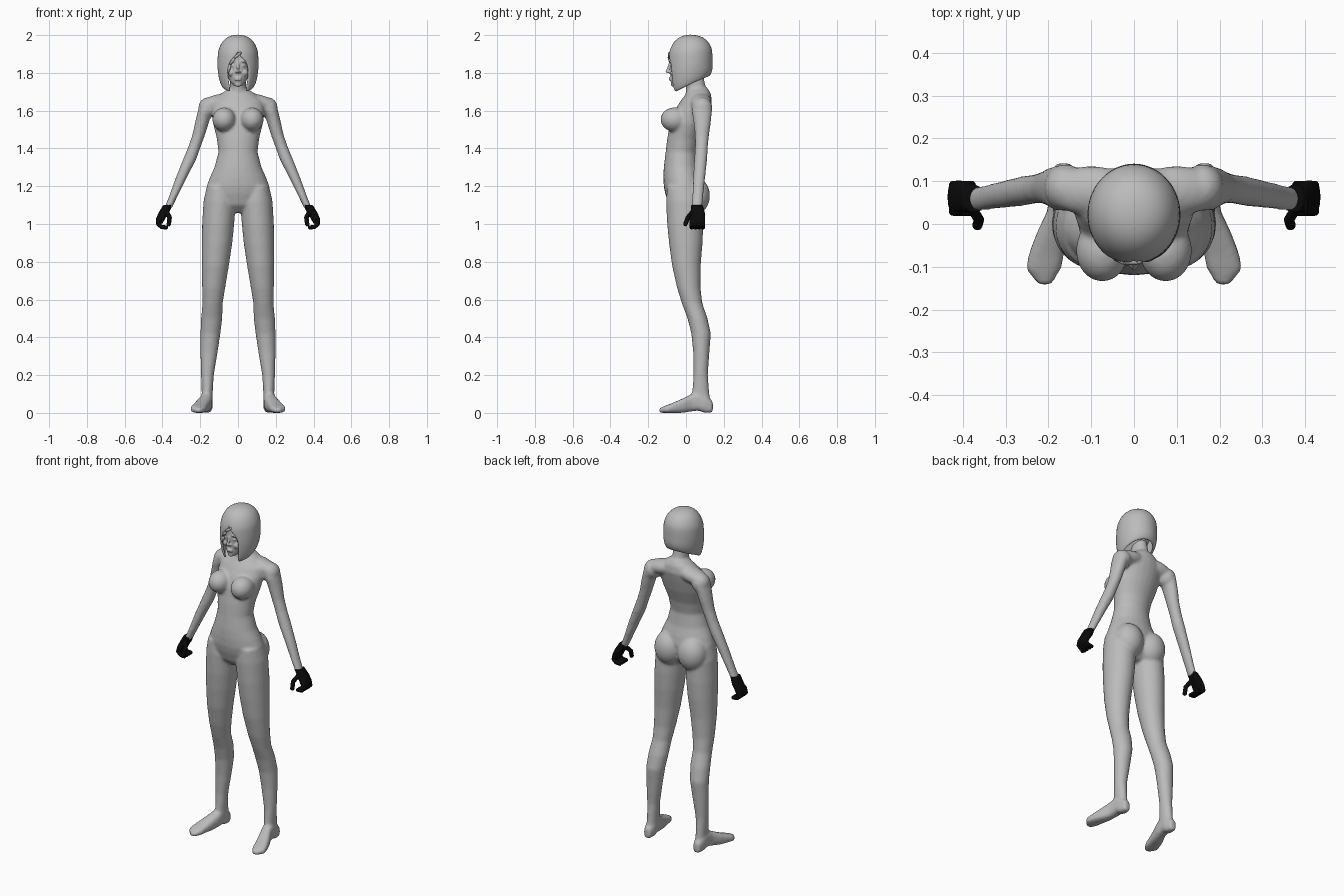
import bpy, bmesh, math
from mathutils import Matrix, Vector

cube = bpy.data.objects.get("Cube")
if cube:
    bpy.data.objects.remove(cube)


def material(name, value):
    mat = bpy.data.materials.new(name)
    mat.use_nodes = True
    color = (value, value, value, 1)
    mat.diffuse_color = color
    mat.node_tree.nodes["Principled BSDF"].inputs["Base Color"].default_value = color
    return mat


SKIN = material("neutral grey", 0.5)
BLACK = material("glove black", 0.003)


def loft(bm, rings, axis="z", power=1.0, sides=24):
    """Closed tube; each ring is (position, x min, x max, other min, other max)."""
    loops = []
    for pos, x0, x1, b0, b1 in rings:
        loop = []
        for i in range(sides):
            a = math.tau * i / sides
            c, s = (math.copysign(abs(f) ** power, f) for f in (math.cos(a), math.sin(a)))
            x = (x0 + x1) / 2 + (x1 - x0) / 2 * c
            b = (b0 + b1) / 2 + (b1 - b0) / 2 * s
            loop.append(bm.verts.new((x, b, pos) if axis == "z" else (x, pos, b)))
        loops.append(loop)
    for low, high in zip(loops, loops[1:]):
        for i in range(sides):
            j = (i + 1) % sides
            bm.faces.new((low[i], low[j], high[j], high[i]))
    bm.faces.new(loops[0])
    bm.faces.new(loops[-1])


def symmetric(rings):
    return [(z, -w, w, front, back) for z, w, front, back in rings]


def blob(bm, center, radii, tilt=0):
    matrix = (Matrix.Translation(center) @ Matrix.Rotation(tilt, 4, "Y")
              @ Matrix.Diagonal((*radii, 1)))
    bmesh.ops.create_uvsphere(bm, u_segments=24, v_segments=16, radius=1, matrix=matrix)


def finger(bm, points, radius):
    for p in points:
        blob(bm, p, (radius,) * 3)
    for a, b in zip(points, points[1:]):
        a, b = Vector(a), Vector(b)
        turn = (b - a).to_track_quat("Z", "Y").to_matrix().to_4x4()
        bmesh.ops.create_cone(bm, cap_ends=True, segments=12, radius1=radius, radius2=radius,
                              depth=(b - a).length, matrix=Matrix.Translation((a + b) / 2) @ turn)


def make(name, bm, mat):
    bmesh.ops.recalc_face_normals(bm, faces=bm.faces)
    mesh = bpy.data.meshes.new(name)
    bm.to_mesh(mesh)
    bm.free()
    mesh.materials.append(mat)
    for face in mesh.polygons:
        face.use_smooth = True
    obj = bpy.data.objects.new(name, mesh)
    bpy.context.collection.objects.link(obj)
    return obj


def fuse(obj, voxel, smoothing):
    """Mirror the parts and melt them into one smooth skin."""
    obj.modifiers.new("Mirror", "MIRROR").use_mirror_merge = False
    remesh = obj.modifiers.new("Remesh", "REMESH")
    remesh.mode = "VOXEL"
    remesh.voxel_size = voxel
    remesh.use_smooth_shade = True
    smooth = obj.modifiers.new("Smooth", "SMOOTH")
    smooth.factor = 0.5
    smooth.iterations = smoothing


# Body: torso and neck
bm = bmesh.new()
loft(bm, symmetric([
    (1.06, .03, -.05, .04), (1.1, .13, -.09, .075), (1.16, .165, -.11, .09),
    (1.2, .167, -.118, .095), (1.25, .148, -.12, .085), (1.3, .125, -.118, .07),
    (1.38, .104, -.108, .06), (1.45, .112, -.1, .075), (1.53, .132, -.085, .105),
    (1.6, .14, -.06, .125), (1.65, .135, -.03, .137), (1.69, .09, .0, .132),
    (1.72, .045, .015, .115)]))
loft(bm, symmetric([(1.66, .06, .0, .125), (1.72, .043, .0, .105), (1.8, .04, -.02, .09)]))

# Body: shoulder, trapezius, bust and buttock
blob(bm, (.16, .085, 1.615), (.05, .055, .055))
blob(bm, (.1, .078, 1.645), (.1, .058, .042), .2)
blob(bm, (.074, -.062, 1.553), (.062, .073, .064))
blob(bm, (.078, .045, 1.15), (.085, .082, .1))

# Body: arm
loft(bm, [
    (1.65, .14, .19, .04, .13), (1.6, .135, .212, .03, .138), (1.54, .153, .227, .04, .132),
    (1.47, .175, .242, .047, .122), (1.41, .197, .263, .048, .116),
    (1.34, .222, .292, .043, .112), (1.25, .268, .328, .038, .102),
    (1.15, .318, .364, .033, .092), (1.08, .352, .392, .03, .085)])

# Body: leg
loft(bm, [
    (1.2, .04, .165, -.1, .07), (1.12, .012, .183, -.105, .09), (1.0, .02, .19, -.1, .092),
    (.9, .03, .192, -.09, .088), (.78, .048, .192, -.074, .078), (.66, .068, .19, -.047, .077),
    (.58, .081, .188, -.022, .087), (.5, .083, .196, .008, .114), (.42, .093, .199, .028, .132),
    (.32, .108, .199, .038, .124), (.2, .128, .196, .04, .116), (.12, .133, .193, .033, .122),
    (.06, .135, .19, .03, .13)])

# Body: foot
loft(bm, [
    (.142, .145, .185, 0, .06), (.1, .133, .196, 0, .1), (.065, .135, .198, .012, .11),
    (.03, .137, .203, .008, .1), (-.02, .15, .227, 0, .075), (-.07, .163, .246, 0, .053),
    (-.105, .17, .253, 0, .04), (-.143, .193, .223, 0, .024)], axis="y", power=.7)
fuse(make("body", bm, SKIN), .0085, 5)

# Head with brow, cheek, nose, lips and chin
bm = bmesh.new()
loft(bm, symmetric([
    (1.73, .018, -.074, -.03), (1.75, .04, -.08, .03), (1.78, .056, -.083, .08),
    (1.82, .066, -.085, .105), (1.86, .07, -.086, .115), (1.92, .068, -.082, .1),
    (1.96, .05, -.05, .07)]), power=.9)
blob(bm, (0, -.066, 1.738), (.018, .014, .012))
blob(bm, (.03, -.07, 1.862), (.024, .02, .008), .15)
blob(bm, (.036, -.06, 1.8), (.018, .022, .02))
blob(bm, (.026, -.074, 1.838), (.013, .01, .006))
finger(bm, [(0, -.084, 1.85), (0, -.093, 1.825), (0, -.102, 1.808)], .007)
blob(bm, (.007, -.09, 1.804), (.007, .01, .006))
for z in (1.773, 1.764):
    blob(bm, (.004, -.082, z), (.016, .009, .005))
fuse(make("head", bm, SKIN), .004, 2)

# Hair: bob with an opening for the face
PROFILE = [(0, 0, 0), (.02, .36, 0), (.07, .62, 0), (.16, .83, 0), (.27, .95, 0),
           (.34, 1, 3), (.42, 1.02, 17), (.52, 1.03, 29), (.65, 1.03, 32),
           (.8, .99, 31), (.92, .92, 29), (1, .83, 31)]
bm = bmesh.new()
COLUMNS = 32
grid = []
for h, radius, gap in PROFILE:
    row = []
    for i in range(COLUMNS + 1):
        start = math.radians(gap)
        a = start + (math.tau - 2 * start) * i / COLUMNS
        bottom = 1.735 - .045 * math.cos(a)
        back = 1.06 if math.cos(a) < -.3 and h > .7 else 1
        row.append(bm.verts.new((math.sin(a) * .106 * radius,
                                 .022 - math.cos(a) * .115 * radius * back,
                                 2.003 - (2.003 - bottom) * h)))
    grid.append(row)
for upper, lower in zip(grid, grid[1:]):
    for i in range(COLUMNS):
        bm.faces.new((upper[i], lower[i], lower[i + 1], upper[i + 1]))
bmesh.ops.remove_doubles(bm, verts=bm.verts, dist=.0002)
hair = make("hair", bm, SKIN)
shell = hair.modifiers.new("Thickness", "SOLIDIFY")
shell.thickness = .012
shell.offset = -1
hair.modifiers.new("Subdivision", "SUBSURF").levels = 1
hair.modifiers["Subdivision"].render_levels = 1

# Fringe strand swept to one side
bm = bmesh.new()
finger(bm, [(.012, -.087, 1.905), (-.018, -.09, 1.88), (-.042, -.08, 1.845),
            (-.052, -.07, 1.8)], .007)
make("fringe", bm, SKIN)

# Gloves: palm, curled fingers and thumb
bm = bmesh.new()
loft(bm, [(1.1, .347, .396, .027, .089), (1.06, .365, .42, .028, .1),
          (1.03, .385, .434, .022, .102), (1.005, .398, .436, .025, .1)], power=.8)
for i in range(4):
    y = .03 + .02 * i
    finger(bm, [(.415, y, 1.03), (.422, y, 1.0), (.405, y, .984), (.38, y, .982)], .0115)
finger(bm, [(.378, .035, 1.065), (.362, .01, 1.035), (.366, -.003, 1.0)], .0125)
fuse(make("gloves", bm, BLACK), .004, 2)
